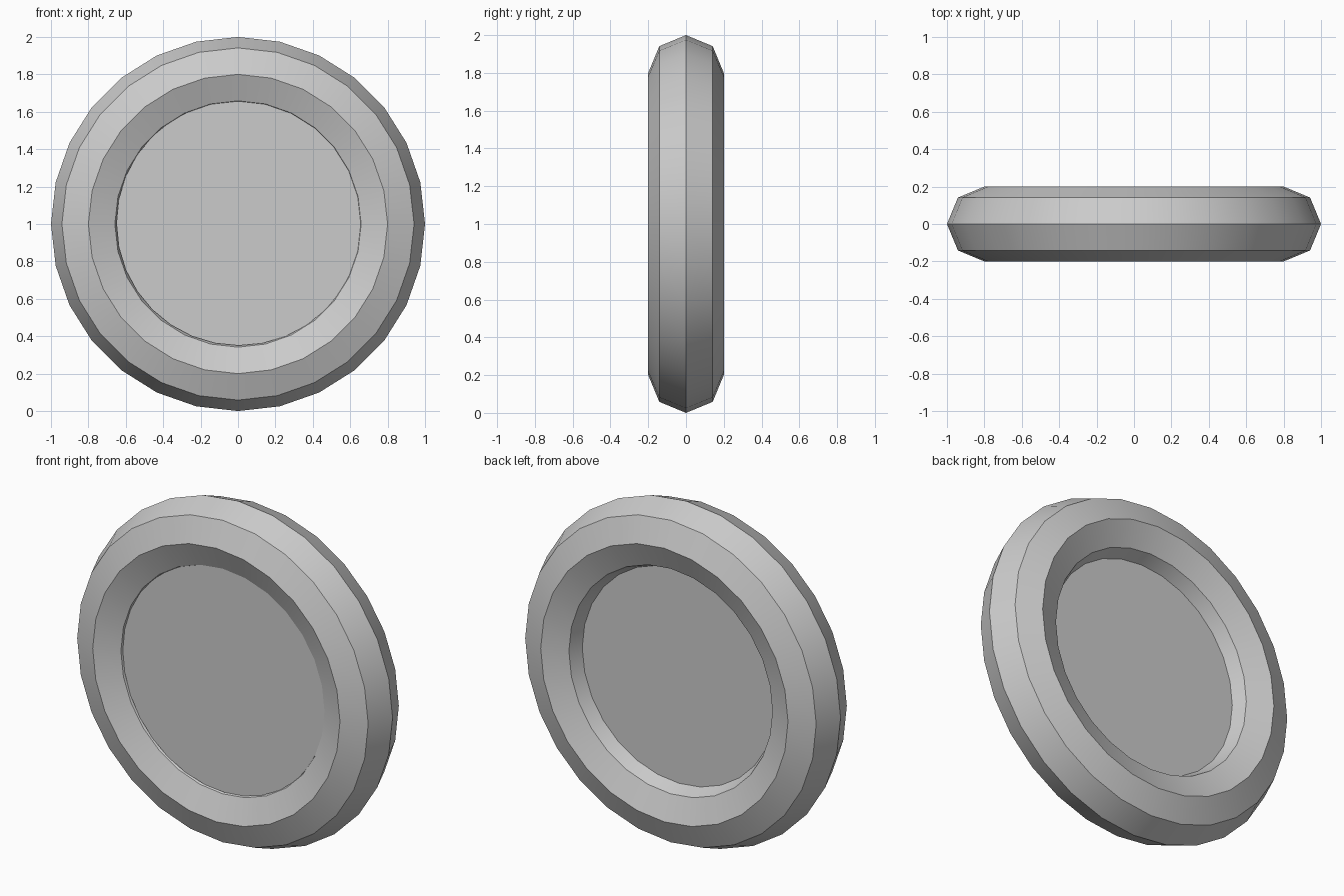
import bpy
import math
from mathutils import Matrix

cube = bpy.data.objects.get("Cube")
if cube:
    bpy.data.objects.remove(cube, do_unlink=True)

# One plain grey for every part
grey = bpy.data.materials.new("plain grey")
grey.use_nodes = True
color = (0.6, 0.6, 0.6, 1)
grey.diffuse_color = color
grey.node_tree.nodes["Principled BSDF"].inputs["Base Color"].default_value = color


def finish(name):
    """Name the new part, stand it upright facing the front, paint and smooth it."""
    ob = bpy.context.object
    ob.name = name
    ob.data.name = name
    ob.data.transform(Matrix.Rotation(math.radians(90), 4, "X"))
    ob.data.materials.append(grey)
    bpy.ops.object.shade_smooth_by_angle(angle=math.radians(30))


# Ring: eight-sided tube swept around the front-back axis
bpy.ops.mesh.primitive_torus_add(major_segments=28, minor_segments=8,
                                 major_radius=0.8, minor_radius=0.2,
                                 location=(0, 0, 1))
finish("ring")

# Panel: thick disc filling the ring, nearly flush with its front lip
bpy.ops.mesh.primitive_cylinder_add(vertices=32, radius=0.655, depth=0.2,
                                    location=(0.005, -0.036, 1.005))
finish("panel")
